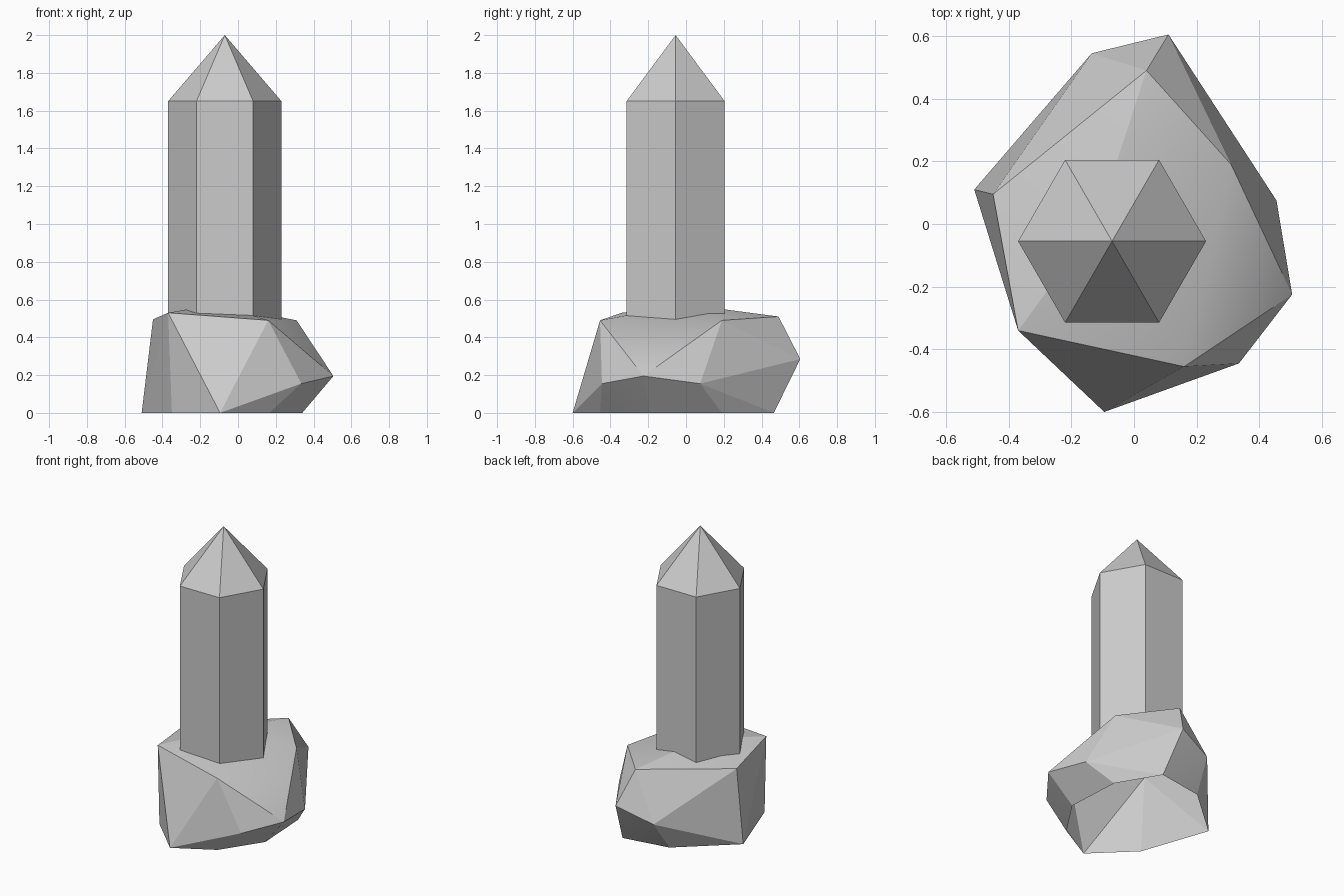
import bpy, bmesh
from math import cos, sin, radians

if "Cube" in bpy.data.objects:
    bpy.data.objects.remove(bpy.data.objects["Cube"])


def make_object(name, bm):
    mesh = bpy.data.meshes.new(name)
    bm.to_mesh(mesh)
    bm.free()
    obj = bpy.data.objects.new(name, mesh)
    bpy.context.collection.objects.link(obj)
    return obj


# Hexagonal crystal shaft with pointed tip, just sunk into the rock
CX, CY, R = -0.07, -0.055, 0.30
bm = bmesh.new()


def ring(z):
    return [bm.verts.new((CX + R * cos(radians(60 * i)),
                          CY + R * sin(radians(60 * i)), z)) for i in range(6)]


low, high = ring(0.45), ring(1.65)
apex = bm.verts.new((CX, CY, 2.0))
for i in range(6):
    j = (i + 1) % 6
    bm.faces.new((low[i], low[j], high[j], high[i]))
    bm.faces.new((high[i], high[j], apex))
make_object("crystal", bm)

# Rough faceted base rock: hull around its corner points
corners = [
    # ground outline
    (-0.51, 0.11, 0), (-0.35, -0.35, 0), (-0.095, -0.60, 0), (0.165, -0.455, 0),
    (0.34, -0.19, 0), (0.32, 0.19, 0), (0.155, 0.465, 0), (-0.165, 0.413, 0),
    # widest corners
    (0.335, -0.445, 0.155), (0.505, -0.225, 0.195), (0.455, 0.075, 0.155),
    (0.11, 0.605, 0.285), (-0.135, 0.545, 0.20),
    # top rim and crown
    (-0.45, 0.095, 0.495), (-0.37, -0.34, 0.53), (0.16, -0.455, 0.49),
    (0.31, 0.19, 0.49), (0.04, 0.49, 0.51), (-0.12, 0.0, 0.575),
]
bm = bmesh.new()
for c in corners:
    bm.verts.new(c)
bmesh.ops.convex_hull(bm, input=bm.verts)
bmesh.ops.recalc_face_normals(bm, faces=bm.faces)

# The underside is open
floor = [f for f in bm.faces if all(v.co.z < 0.001 for v in f.verts)]
bmesh.ops.delete(bm, geom=floor, context='FACES')

# Hard facets, except the soft right-hand brow of the rock
for f in bm.faces:
    f.smooth = True
for e in bm.edges:
    brow = all(abs(v.co.z - 0.49) < 0.001 for v in e.verts)
    e.smooth = brow or e.calc_face_angle(0) < radians(12)
make_object("base_rock", bm)
